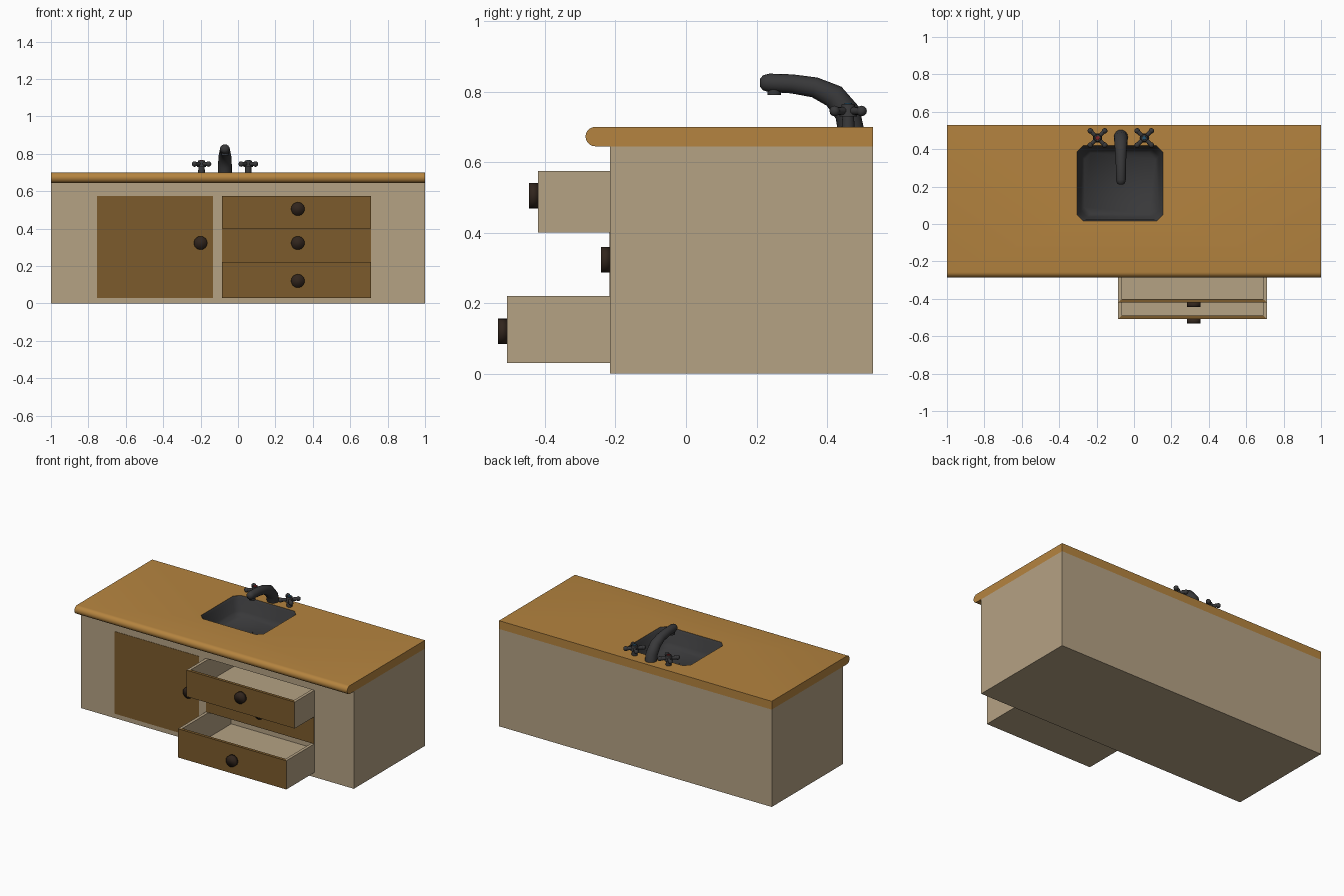
import bpy, bmesh, math
from mathutils import Matrix, Vector

if "Cube" in bpy.data.objects:
    bpy.data.objects.remove(bpy.data.objects["Cube"])


def material(name, rgb):
    m = bpy.data.materials.new(name)
    m.diffuse_color = (*rgb, 1)
    m.use_nodes = True
    m.node_tree.nodes["Principled BSDF"].inputs["Base Color"].default_value = m.diffuse_color
    return m


TAN = material("tan_paint", (0.46, 0.36, 0.23))
BROWN = material("brown_wood", (0.20, 0.105, 0.025))
OAK = material("oak_top", (0.46, 0.23, 0.05))
KNOB = material("dark_knob", (0.03, 0.018, 0.012))
METAL = material("dark_metal", (0.04, 0.04, 0.042))
RED = material("hot_red", (0.25, 0.02, 0.02))
BLUE = material("cold_blue", (0.02, 0.09, 0.16))


def finish(bm, name, *mats, angle=None):
    bmesh.ops.recalc_face_normals(bm, faces=bm.faces[:])
    me = bpy.data.meshes.new(name)
    bm.to_mesh(me)
    bm.free()
    ob = bpy.data.objects.new(name, me)
    bpy.context.collection.objects.link(ob)
    for m in mats:
        me.materials.append(m)
    if angle:
        smooth(ob, angle)
    return ob


def smooth(ob, angle):
    bpy.ops.object.select_all(action='DESELECT')
    bpy.context.view_layer.objects.active = ob
    ob.select_set(True)
    bpy.ops.object.shade_smooth_by_angle(angle=math.radians(angle))


def box_bm(x0, x1, y0, y1, z0, z1):
    bm = bmesh.new()
    bmesh.ops.create_cube(bm, size=1, matrix=Matrix.LocRotScale(
        ((x0 + x1) / 2, (y0 + y1) / 2, (z0 + z1) / 2), None, (x1 - x0, y1 - y0, z1 - z0)))
    return bm


def rod(bm, a, b, r1, r2, n=16):
    a, b = Vector(a), Vector(b)
    rot = (b - a).to_track_quat('Z', 'Y')
    bmesh.ops.create_cone(bm, cap_ends=True, segments=n, radius1=r1, radius2=r2, depth=(b - a).length,
                          matrix=Matrix.LocRotScale((a + b) / 2, rot, None))


def octagon(inset, z, cut=0.035):
    x0, x1, y0, y1 = -0.305 + inset, 0.155 - inset, 0.015 + inset, 0.42 - inset
    return [(x0 + cut, y0, z), (x1 - cut, y0, z), (x1, y0 + cut, z), (x1, y1 - cut, z),
            (x1 - cut, y1, z), (x0 + cut, y1, z), (x0, y1 - cut, z), (x0, y0 + cut, z)]


def loft(rings, cap_first):
    bm = bmesh.new()
    vs = [[bm.verts.new(p) for p in r] for r in rings]
    n = len(rings[0])
    for a, b in zip(vs, vs[1:]):
        for i in range(n):
            bm.faces.new((a[i], a[(i + 1) % n], b[(i + 1) % n], b[i]))
    bm.faces.new(vs[-1])
    if cap_first:
        bm.faces.new(vs[0])
    return bm


def cut(ob, cutter):
    cutter.hide_render = True
    mod = ob.modifiers.new("cut", 'BOOLEAN')
    mod.operation, mod.solver, mod.object = 'DIFFERENCE', 'EXACT', cutter
    bpy.context.view_layer.objects.active = ob
    bpy.ops.object.modifier_apply(modifier=mod.name)


# cabinet and worktop with a rounded front edge
cabinet = finish(box_bm(-1, 1, -0.215, 0.53, 0, 0.645), "cabinet", TAN)
R = 0.0275
profile = [(0.53, 0.645), (0.53, 0.70)]
for i in range(11):
    t = math.radians(90 + 18 * i)
    profile.append((-0.2575 + R * math.cos(t), 0.6725 + R * math.sin(t)))
worktop = finish(loft([[(x, y, z) for y, z in profile] for x in (-1, 1)], True), "worktop", OAK)

# drawer bay and sink opening
bay = finish(box_bm(-0.085, 0.71, -0.4, 0.35, 0.03, 0.575), "bay_cutter")
hole = finish(loft([octagon(0, 0.58), octagon(0, 0.8)], True), "sink_cutter")
cut(cabinet, bay)
cut(cabinet, hole)
cut(worktop, hole)
for helper in (bay, hole):
    bpy.data.objects.remove(helper)
smooth(worktop, 40)

# sink basin
finish(loft([octagon(0, 0.699), octagon(0.008, 0.685), octagon(0.022, 0.61),
             octagon(0.04, 0.585)], False), "sink_basin", METAL, angle=50)
bm = bmesh.new()
rod(bm, (-0.075, 0.22, 0.583), (-0.075, 0.22, 0.587), 0.025, 0.025)
finish(bm, "sink_drain", METAL)

# door
finish(box_bm(-0.755, -0.135, -0.217, -0.2, 0.03, 0.575), "door", BROWN)


def knob(name, x, y, z):
    bm = bmesh.new()
    rod(bm, (x, y, z), (x, y - 0.025, z), 0.036, 0.036, 24)
    for f in bm.faces:
        f.smooth = True
    finish(bm, name, KNOB)


# drawers, hollowed from the top, with brown fronts
def drawer(name, y, z0, z1, knob_z):
    bm = box_bm(-0.085, 0.71, y, y + 0.55, z0, z1)
    bm.normal_update()
    top = max(bm.faces, key=lambda f: f.calc_center_median().z)
    bmesh.ops.inset_region(bm, faces=[top], thickness=0.028)
    low = bmesh.ops.extrude_face_region(bm, geom=[top])['geom']
    bmesh.ops.delete(bm, geom=[top], context='FACES')
    bmesh.ops.translate(bm, vec=(0, 0, z0 + 0.025 - z1),
                        verts=[v for v in low if isinstance(v, bmesh.types.BMVert)])
    for f in bm.faces:
        if f.calc_center_median().y < y + 0.02:
            f.material_index = 1
    finish(bm, name, TAN, BROWN)
    knob(name + "_knob", 0.32, y, knob_z)


drawer("top_drawer", -0.42, 0.40, 0.575, 0.505)
drawer("middle_drawer", -0.216, 0.22, 0.40, 0.323)
drawer("bottom_drawer", -0.508, 0.03, 0.22, 0.12)
knob("door_knob", -0.2, -0.216, 0.323)

# tap spout: tapered curve swept forward over the basin
path = [(0.468, 0.69, 0.037), (0.458, 0.74, 0.037), (0.42, 0.787, 0.034), (0.365, 0.812, 0.029),
        (0.30, 0.822, 0.027), (0.235, 0.825, 0.026), (0.218, 0.825, 0.021), (0.21, 0.825, 0.011)]
rings = []
for i, (y, z, r) in enumerate(path):
    a, b = path[max(i - 1, 0)], path[min(i + 1, len(path) - 1)]
    d = Vector((0, b[0] - a[0], b[1] - a[1])).normalized()
    side = Vector((1, 0, 0))
    up = side.cross(d)
    rings.append([Vector((-0.07, y, z)) + r * (math.cos(t) * side + math.sin(t) * up)
                  for t in (k * math.tau / 16 for k in range(16))])
bm = loft(rings, True)
rod(bm, (-0.07, 0.25, 0.79), (-0.07, 0.25, 0.82), 0.019, 0.019)
finish(bm, "tap_spout", METAL, angle=50)

# cross-handled taps with coloured caps
for name, x, colour in (("hot_tap", -0.195, RED), ("cold_tap", 0.055, BLUE)):
    c = Vector((x, 0.46, 0.745))
    bm = bmesh.new()
    rod(bm, (x, 0.46, 0.69), (x, 0.46, 0.735), 0.019, 0.016)
    rod(bm, (x, 0.46, 0.73), (x, 0.46, 0.765), 0.025, 0.018)
    for k in range(4):
        t = math.radians(45 + 90 * k)
        d = Vector((math.cos(t), math.sin(t), 0))
        rod(bm, c, c + d * 0.05, 0.01, 0.012, 10)
        bmesh.ops.create_uvsphere(bm, u_segments=10, v_segments=6, radius=0.015,
                                  matrix=Matrix.Translation(c + d * 0.054))
    finish(bm, name, METAL, angle=40)
    bm = bmesh.new()
    rod(bm, (x, 0.46, 0.76), (x, 0.46, 0.768), 0.012, 0.010)
    finish(bm, name + "_cap", colour)
